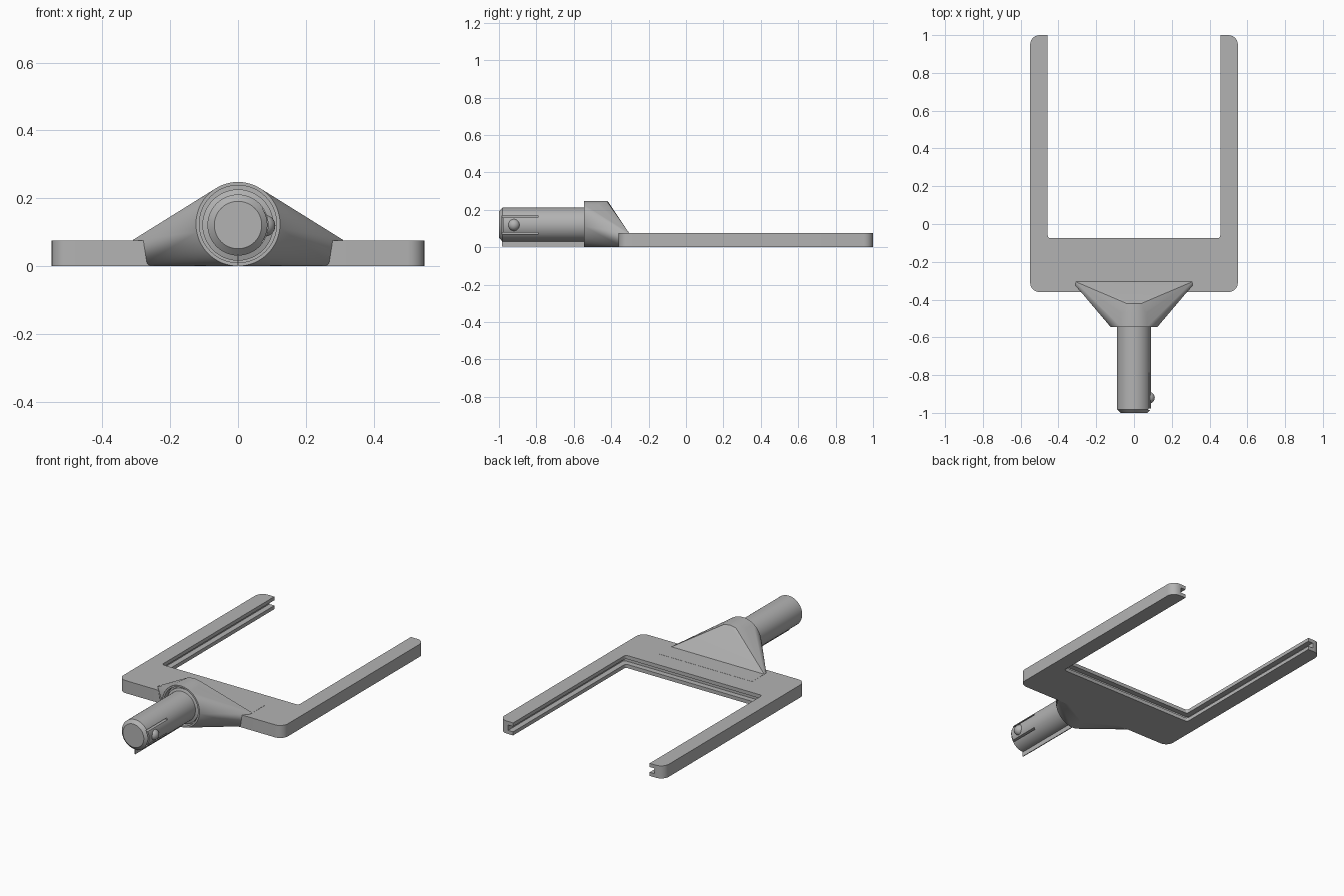
import bpy, bmesh, math
from mathutils import Matrix, Vector

cube = bpy.data.objects.get("Cube")
if cube:
    bpy.data.objects.remove(cube, do_unlink=True)

grey = bpy.data.materials.new("light_grey")
grey.use_nodes = True
colour = (0.45, 0.45, 0.45, 1)
grey.diffuse_color = colour
grey.node_tree.nodes["Principled BSDF"].inputs["Base Color"].default_value = colour

AXIS_Z = 0.124   # height of the peg and collar axis
FRONT, BACK = -0.36, 1.0


def finish(name, bm, smooth=True):
    bmesh.ops.recalc_face_normals(bm, faces=bm.faces)
    mesh = bpy.data.meshes.new(name)
    bm.to_mesh(mesh)
    bm.free()
    mesh.materials.append(grey)
    ob = bpy.data.objects.new(name, mesh)
    bpy.context.collection.objects.link(ob)
    if smooth:
        smooth_edges(ob)
    return ob


def select(ob):
    bpy.ops.object.select_all(action='DESELECT')
    ob.select_set(True)
    bpy.context.view_layer.objects.active = ob


def smooth_edges(ob):
    select(ob)
    bpy.ops.object.shade_smooth_by_angle(angle=math.radians(30))


def box(name, lo, hi, radius=0, segments=6):
    """Box between two corners, with optional rounded upright edges."""
    bm = bmesh.new()
    bmesh.ops.create_cube(bm, size=1)
    lo, hi = Vector(lo), Vector(hi)
    for v in bm.verts:
        v.co = (lo + hi) / 2 + Vector(a * b for a, b in zip(v.co, hi - lo))
    if radius:
        upright = [e for e in bm.edges
                   if abs(e.verts[0].co.z - e.verts[1].co.z) > 0.001]
        bmesh.ops.bevel(bm, geom=upright, offset=radius, segments=segments,
                        profile=0.5, affect='EDGES')
    return finish(name, bm)


def turned(name, profile, z=AXIS_Z, steps=48):
    """Solid of revolution about the y direction from (radius, y) points."""
    bm = bmesh.new()
    verts = [bm.verts.new((r, y, z)) for r, y in profile]
    edges = [bm.edges.new(pair) for pair in zip(verts, verts[1:])]
    bmesh.ops.spin(bm, geom=verts + edges, cent=(0, 0, z), axis=(0, 1, 0),
                   angle=math.tau, steps=steps)
    bmesh.ops.remove_doubles(bm, verts=bm.verts, dist=0.0001)
    return finish(name, bm)


def cut(ob, *cutters):
    for cutter in cutters:
        select(ob)
        mod = ob.modifiers.new("cut", 'BOOLEAN')
        mod.operation, mod.solver, mod.object = 'DIFFERENCE', 'EXACT', cutter
        bpy.ops.object.modifier_apply(modifier=mod.name)
        bpy.data.objects.remove(cutter, do_unlink=True)
    smooth_edges(ob)


# Forked plate, open at the back, with a groove along its inner edge
fork = box("fork_plate", (-0.55, FRONT, 0), (0.55, BACK, 0.076), 0.05)
cut(fork,
    box("opening", (-0.457, -0.075, -0.1), (0.457, 1.2, 0.2), 0.015, 3),
    box("groove", (-0.49, -0.108, 0.022), (0.49, 1.2, 0.054), 0.015, 3))

# Neck flaring from the round collar to the wide plate
bm = bmesh.new()
for i in range(64):
    a = math.tau * i / 64
    for y in (-0.545, -0.465):
        bm.verts.new((0.124 * math.cos(a), y, AXIS_Z + 0.124 * math.sin(a)))
for s in (-1, 1):
    for x, y, z in ((0.31, -0.325, 0.077), (0.31, -0.305, 0.077),
                    (0.285, -0.34, 0.002), (0.285, -0.305, 0.002),
                    (0.04, -0.42, 0.241)):
        bm.verts.new((s * x, y, z))
bm.verts.new((0, -0.42, 0.248))
hull = bmesh.ops.convex_hull(bm, input=bm.verts)
loose = [v for v in bm.verts if not v.link_faces]
bmesh.ops.delete(bm, geom=loose, context='VERTS')
bmesh.ops.dissolve_limit(bm, angle_limit=0.01, verts=bm.verts, edges=bm.edges)
neck = finish("neck_and_collar", bm)
cut(neck, turned("collar_recess", [(0, -0.6), (0.114, -0.6), (0.114, -0.51), (0, -0.51)]))

# Thin pad where the neck meets the plate
box("neck_pad", (-0.31, -0.31, 0.07), (0.31, -0.19, 0.0768))

# Peg with a chamfered tip and a raised shoulder inside the collar
peg = turned("peg", [(0, -1), (0.07, -1), (0.09, -0.982), (0.09, -0.535),
                     (0.105, -0.53), (0.105, -0.48), (0, -0.48)], z=0.121)
cut(peg, *[box("slot", (0.055, -0.985, z - 0.005), (0.12, -0.79, z + 0.005))
           for z in (0.074, 0.164)],
    box("tip_slot", (0.065, -0.985, 0.074), (0.12, -0.978, 0.164)))

# Spring button on the side of the peg
bm = bmesh.new()
bmesh.ops.create_uvsphere(bm, u_segments=24, v_segments=14, radius=0.032,
                          matrix=Matrix.Translation((0.078, -0.92, 0.119)))
finish("spring_button", bm)

# Thin fin under the peg
box("peg_fin", (-0.002, -0.985, 0.003), (0.002, -0.5, 0.05))
